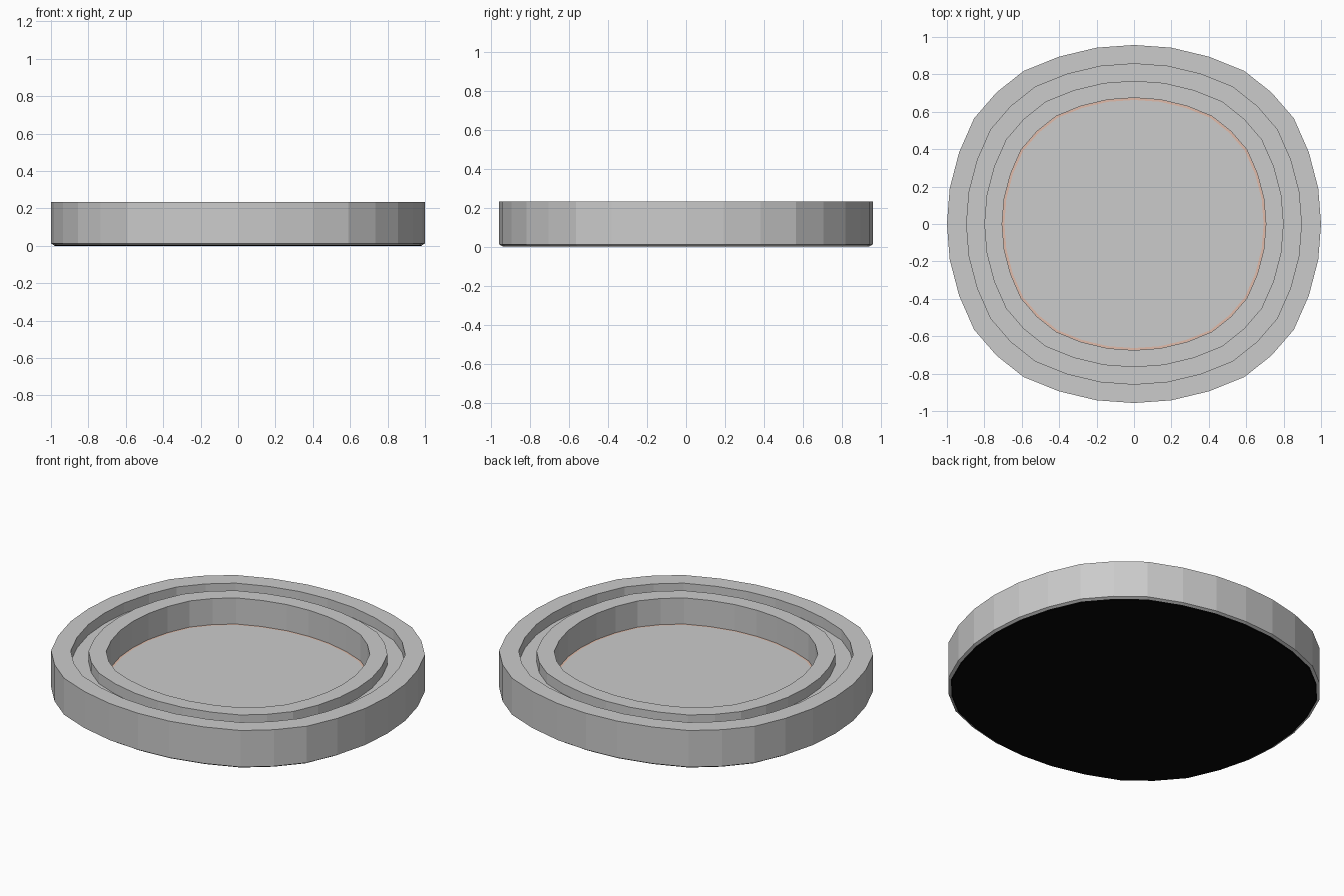
import bpy
import bmesh

cube = bpy.data.objects.get("Cube")
if cube:
    bpy.data.objects.remove(cube, do_unlink=True)

DEPTH = 0.957  # y to x ratio of the outline
# One quarter of the rounded-square outline; y uses the same steps reversed
STEPS = [0, 0.2, 0.4, 0.59, 0.735, 0.855, 0.935, 0.985, 1]


def material(name, colour):
    mat = bpy.data.materials.new(name)
    mat.use_nodes = True
    rgba = (*colour, 1)
    mat.diffuse_color = rgba
    mat.node_tree.nodes["Principled BSDF"].inputs["Base Color"].default_value = rgba
    return mat


def outline():
    quarter = list(zip(reversed(STEPS), STEPS))[:-1]
    points = []
    for _ in range(4):
        points += quarter
        quarter = [(-y, x) for x, y in quarter]
    return points


def loft(name, profile, mat, cap_start=False, cap_end=False):
    """Sweep a (scale, height) profile around the outline."""
    bm = bmesh.new()
    rings = [[bm.verts.new((x * s, y * s * DEPTH, z)) for x, y in outline()]
             for s, z in profile]
    count = len(rings[0])
    for low, high in zip(rings, rings[1:]):
        for i in range(count):
            j = (i + 1) % count
            bm.faces.new((low[i], low[j], high[j], high[i]))
    if cap_start:
        bm.faces.new(rings[0][::-1])
    if cap_end:
        bm.faces.new(rings[-1])
    mesh = bpy.data.meshes.new(name)
    bm.to_mesh(mesh)
    bm.free()
    mesh.materials.append(mat)
    obj = bpy.data.objects.new(name, mesh)
    bpy.context.collection.objects.link(obj)
    return obj


grey = material("light grey", (0.6, 0.6, 0.6))
black = material("black", (0.002, 0.002, 0.002))
peach = material("peach", (0.75, 0.5, 0.4))

TOP, GROOVE, FLOOR = 0.233, 0.17, 0.075

# Outer wall, rim, groove, inner rim and well wall
loft("dish_body", [(0.985, 0.004), (1, 0.012), (1, TOP), (0.895, TOP),
                   (0.895, GROOVE), (0.8, GROOVE), (0.8, TOP),
                   (0.705, TOP), (0.705, FLOOR)], grey)
# Thin coloured seam around the well floor
loft("floor_seam", [(0.705, FLOOR), (0.693, FLOOR)], peach)
loft("well_floor", [(0.693, FLOOR), (0.68, FLOOR)], grey, cap_end=True)
# Dark base pad
loft("base_pad", [(0.98, 0), (0.985, 0.004)], black, cap_start=True)
